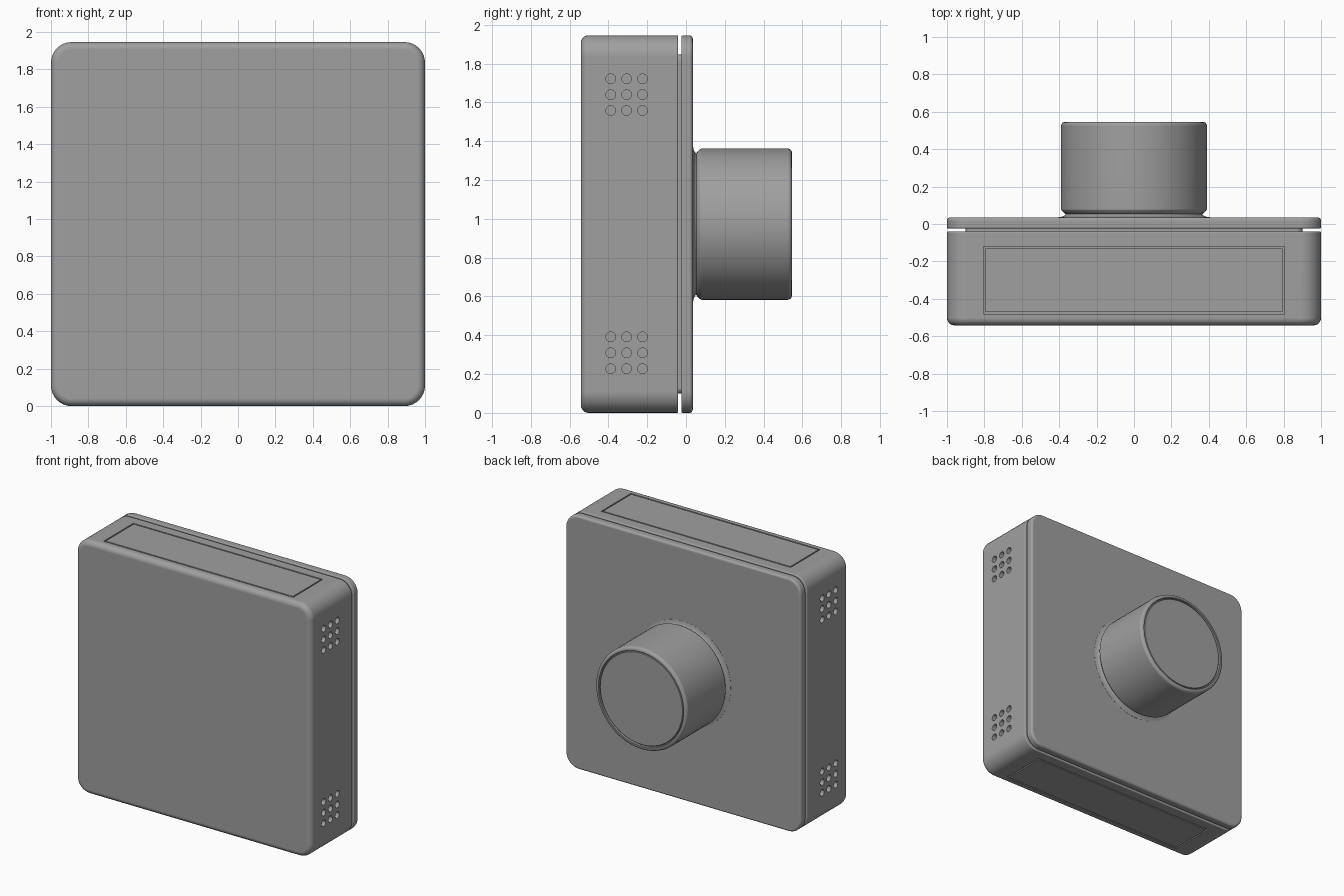
import bpy
import bmesh
import math
from mathutils import Matrix, Vector

cube = bpy.data.objects.get("Cube")
if cube:
    bpy.data.objects.remove(cube, do_unlink=True)

GREY = (0.35, 0.35, 0.35, 1)
grey = bpy.data.materials.new("plain grey")
grey.use_nodes = True
grey.diffuse_color = GREY
grey.node_tree.nodes["Principled BSDF"].inputs["Base Color"].default_value = GREY

MID = 0.973   # height of the centre
HALF_X, HALF_Z = 1.0, 0.973


def make(name, bm):
    bmesh.ops.recalc_face_normals(bm, faces=bm.faces)
    mesh = bpy.data.meshes.new(name)
    bm.to_mesh(mesh)
    bm.free()
    mesh.materials.append(grey)
    ob = bpy.data.objects.new(name, mesh)
    bpy.context.collection.objects.link(ob)
    return ob


def loft(name, rings):
    """Skin a list of point rings and cap both ends."""
    bm = bmesh.new()
    loops = [[bm.verts.new(p) for p in ring] for ring in rings]
    n = len(loops[0])
    for a, b in zip(loops, loops[1:]):
        for i in range(n):
            j = (i + 1) % n
            bm.faces.new((a[i], a[j], b[j], b[i]))
    bm.faces.new(loops[0])
    bm.faces.new(loops[-1])
    return make(name, bm)


def rounded_ring(y, inset, radius=0.11, steps=8):
    r = max(radius - inset, 0.03)
    ring = []
    for k, (sx, sz) in enumerate(((1, 1), (-1, 1), (-1, -1), (1, -1))):
        cx, cz = sx * (HALF_X - inset - r), sz * (HALF_Z - inset - r)
        for i in range(steps + 1):
            a = math.pi / 2 * (k + i / steps)
            ring.append((cx + r * math.cos(a), y, MID + cz + r * math.sin(a)))
    return ring


def rounded_slab(name, y0, r0, y1, r1, steps=6):
    """Rounded block from y0 to y1 with edge roundings r0 and r1."""
    arc = [math.pi / 2 * i / steps for i in range(steps + 1)]
    prof = [(y0 + r0 * (1 - math.sin(a)), r0 * (1 - math.cos(a))) for a in reversed(arc)]
    prof += [(y1 - r1 * (1 - math.sin(a)), r1 * (1 - math.cos(a))) for a in arc]
    return loft(name, [rounded_ring(y, inset) for y, inset in prof])


def lathe(name, profile, sides=72):
    rings = []
    for r, y in profile:
        rings.append([(r * math.cos(2 * math.pi * i / sides), y,
                       MID + r * math.sin(2 * math.pi * i / sides)) for i in range(sides)])
    return loft(name, rings)


def box(bm, centre, size):
    bmesh.ops.create_cube(bm, size=1, matrix=Matrix.Translation(centre) @ Matrix.Diagonal((*size, 1)))


def cut(target, bm):
    cutter = make("cutter", bm)
    cutter.hide_render = True
    mod = target.modifiers.new("cut", "BOOLEAN")
    mod.operation = "DIFFERENCE"
    mod.solver = "EXACT"
    mod.object = cutter
    bpy.context.view_layer.objects.active = target
    bpy.ops.object.modifier_apply(modifier=mod.name)
    bpy.data.objects.remove(cutter, do_unlink=True)


def smooth(ob):
    bpy.ops.object.select_all(action="DESELECT")
    ob.select_set(True)
    bpy.context.view_layer.objects.active = ob
    bpy.ops.object.shade_smooth_by_angle(angle=math.radians(35))
    mod = ob.modifiers.new("even shading", "WEIGHTED_NORMAL")
    mod.keep_sharp = True


# Main housing, back cover and the recessed seam between them
body = rounded_slab("housing", -0.542, 0.04, -0.04, 0.008)
cover = rounded_slab("back_cover", -0.024, 0.008, 0.035, 0.018)
core = loft("seam_core", [rounded_ring(-0.06, 0.1), rounded_ring(0.0, 0.1)])

# Vent holes on both sides, in two groups of nine
bm = bmesh.new()
for side in (-1, 1):
    for zc in (0.31, 1.64):
        for row in (-1, 0, 1):
            for col in (-1, 0, 1):
                pos = Vector((side * HALF_X, -0.306 + col * 0.082, zc + row * 0.082))
                bmesh.ops.create_cone(
                    bm, cap_ends=True, segments=20, radius1=0.025, radius2=0.025, depth=0.08,
                    matrix=Matrix.Translation(pos) @ Matrix.Rotation(math.pi / 2, 4, "Y"))
cut(body, bm)

# Panel pockets in the top and bottom
bm = bmesh.new()
for end in (-1, 1):
    box(bm, (0, -0.3, MID + end * HALF_Z), (1.61, 0.36, 0.05))
cut(body, bm)

# Panels sitting in the pockets, leaving a thin groove around them
for end, name in ((1, "top_panel"), (-1, "bottom_panel")):
    bm = bmesh.new()
    box(bm, (0, -0.3, MID + end * (HALF_Z - 0.018)), (1.59, 0.34, 0.036))
    panel = make(name, bm)

# Knob neck with a small flare at the cover
neck = lathe("knob_neck", [(0.405, 0.03), (0.405, 0.036), (0.385, 0.039), (0.37, 0.046),
                           (0.362, 0.056), (0.36, 0.08)])

# Knob with rounded edges and an inset end face
knob = lathe("knob", [(0.35, 0.052), (0.365, 0.053), (0.375, 0.06), (0.387, 0.073), (0.39, 0.08),
                      (0.39, 0.525), (0.387, 0.535), (0.38, 0.543), (0.37, 0.546), (0.362, 0.546),
                      (0.36, 0.544), (0.36, 0.525)])
cap = lathe("knob_end_face", [(0.352, 0.515), (0.352, 0.538), (0.349, 0.541)])

for part in (body, cover, core, neck, knob, cap):
    smooth(part)
